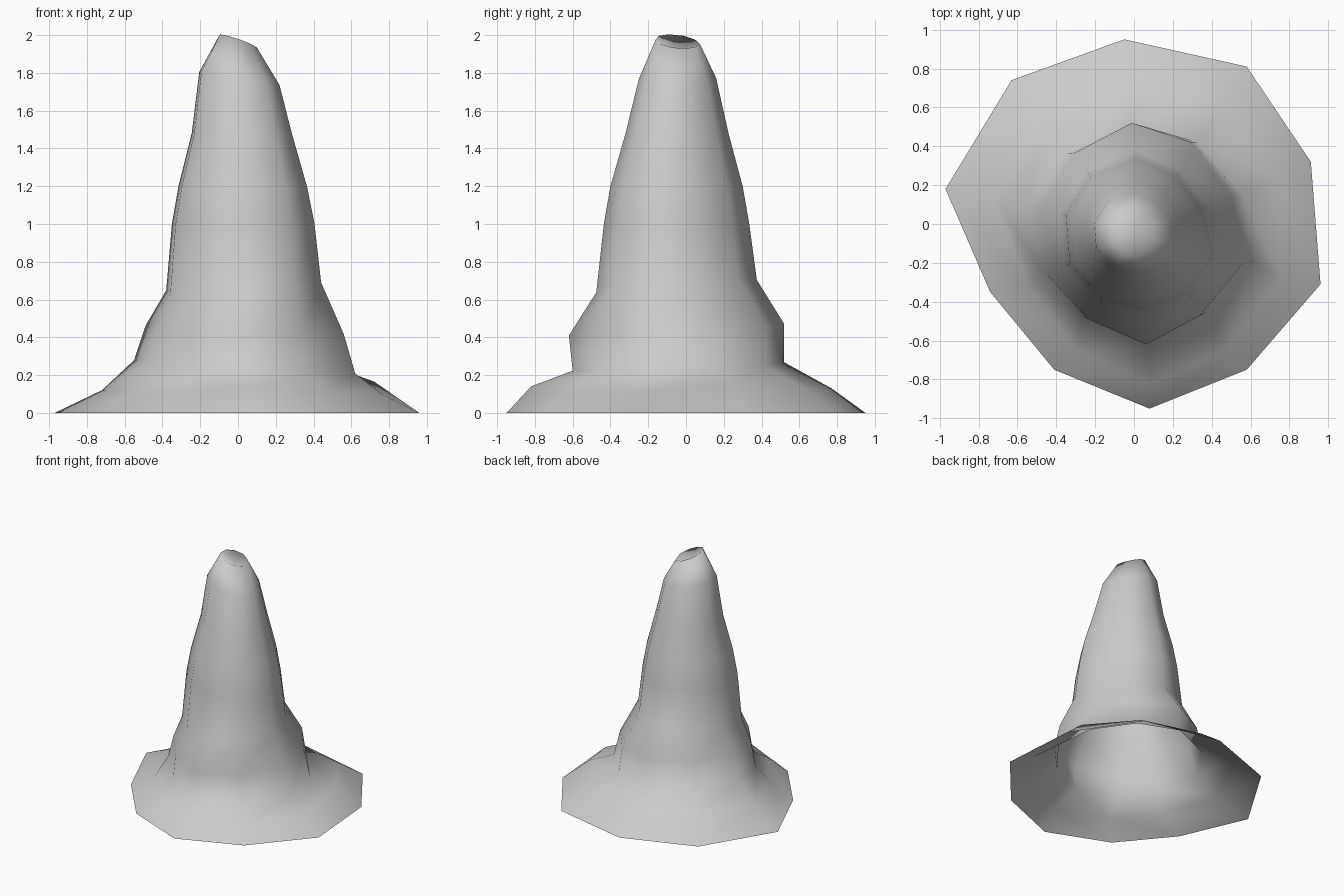
import bpy
import bmesh

cube = bpy.data.objects.get("Cube")
if cube:
    bpy.data.objects.remove(cube, do_unlink=True)

# Stone material
stone = bpy.data.materials.new("grey_stone")
stone.use_nodes = True
colour = (0.6, 0.6, 0.6, 1)
stone.diffuse_color = colour
stone.node_tree.nodes["Principled BSDF"].inputs["Base Color"].default_value = colour

# Irregular ten-sided outlines, clockwise from the back
SKIRT = [(-.05, .95), (.58, .81), (.91, .32), (.96, -.31), (.58, -.75),
         (.08, -.95), (-.41, -.75), (-.74, -.35), (-.97, .18), (-.63, .74)]
FOOT = [(-.02, .53), (.31, .43), (.54, .15), (.6, -.2), (.36, -.47),
        (.06, -.62), (-.26, -.49), (-.47, -.24), (-.54, .07), (-.35, .37)]
SHAFT = [(.01, .35), (.22, .26), (.35, .09), (.41, -.14), (.28, -.34),
         (.06, -.42), (-.17, -.37), (-.34, -.19), (-.36, .06), (-.23, .26)]


def fit(outline, left, right, front, back, z, lean_x=0, lean_y=0):
    """Stretch an outline to the given extents and tilt it."""
    xs, ys = zip(*outline)
    ring = []
    for x, y in outline:
        u = (x - min(xs)) / (max(xs) - min(xs))
        v = (y - min(ys)) / (max(ys) - min(ys))
        height = z + lean_x * (2 * u - 1) + lean_y * (2 * v - 1)
        ring.append((left + u * (right - left), front + v * (back - front), height))
    return ring


# Flared skirt with an uneven ridge
rings = [[(x, y, 0) for x, y in SKIRT]]
ridge = fit(SKIRT, -.72, .76, -.82, .77, 0)
bumps = [.13, .12, .165, .1, .11, .14, .12, .11, .12, .13]
rings.append([(x, y, bump) for (x, y, _), bump in zip(ridge, bumps)])

# Bulging foot
rings.append(fit(FOOT, -.55, .62, -.6, .52, .245, -.03, .02))
rings.append(fit(FOOT, -.49, .56, -.62, .52, .44, -.015, .03))

# Tapering shaft
rings.append(fit(SHAFT, -.38, .44, -.475, .375, .67, .03, .035))
rings.append(fit(SHAFT, -.35, .405, -.435, .335, 1))
rings.append(fit(SHAFT, -.315, .365, -.4, .3, 1.2))
rings.append(fit(SHAFT, -.245, .285, -.32, .225, 1.48))
rings.append(fit(SHAFT, -.205, .22, -.25, .16, 1.77, -.035))
rings.append(fit(SHAFT, -.1, .1, -.16, .075, 1.965, -.035, -.015))

# Skin the rings, leaving the underside open
bm = bmesh.new()
loops = [[bm.verts.new(p) for p in ring] for ring in rings]
count = len(SKIRT)
for low, high in zip(loops, loops[1:]):
    for i in range(count):
        j = (i + 1) % count
        bm.faces.new((low[j], low[i], high[i]))
        bm.faces.new((low[j], high[i], high[j]))

# Dimpled tip
dimple = bm.verts.new((0, -.04, 1.92))
for i in range(count):
    bm.faces.new((loops[-1][(i + 1) % count], loops[-1][i], dimple))
for face in bm.faces:
    face.smooth = True

mesh = bpy.data.meshes.new("rock_spire")
bm.to_mesh(mesh)
bm.free()
mesh.materials.append(stone)
spire = bpy.data.objects.new("rock_spire", mesh)
bpy.context.collection.objects.link(spire)
